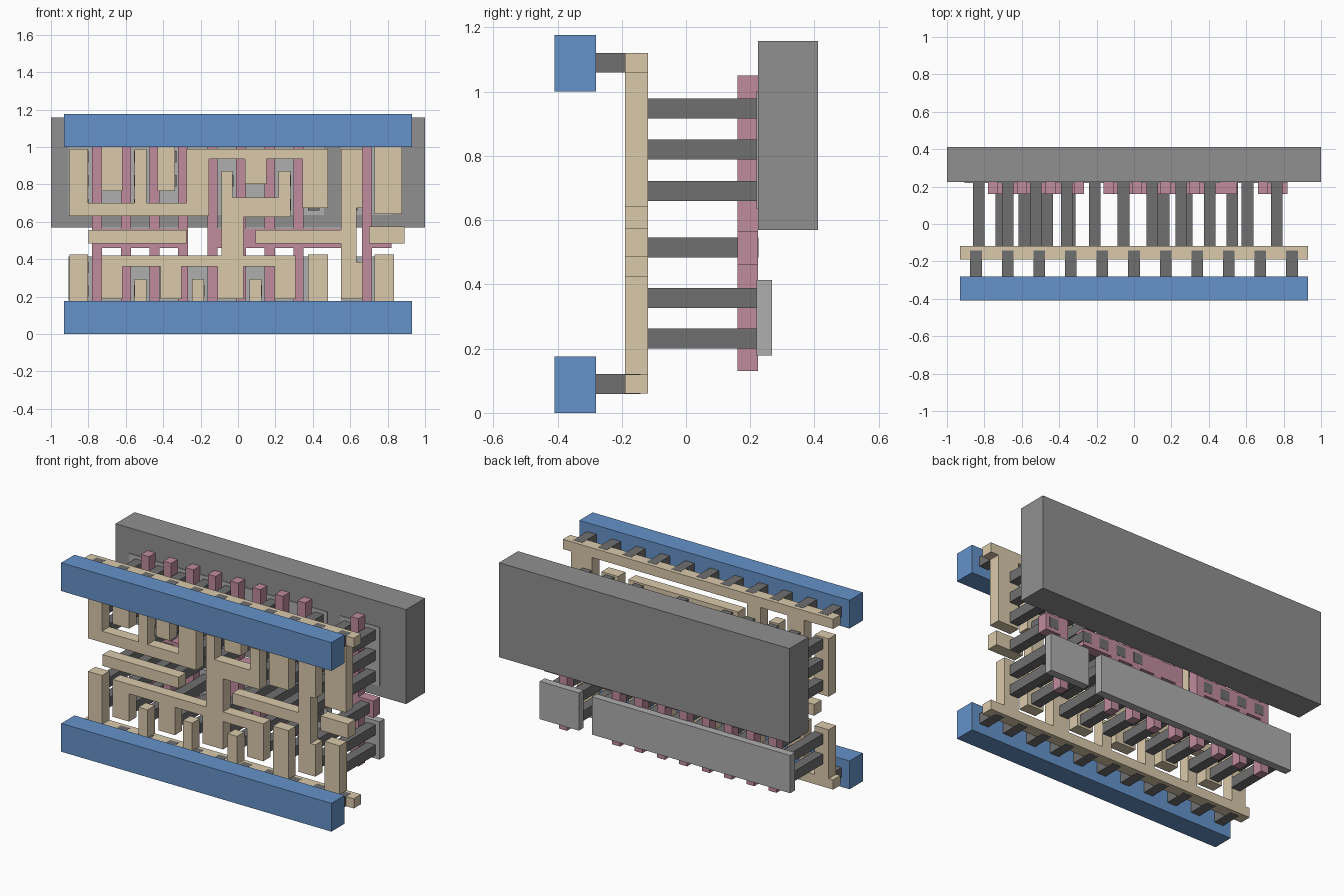
import bpy, bmesh

if "Cube" in bpy.data.objects:
    bpy.data.objects.remove(bpy.data.objects["Cube"])


def material(name, rgb):
    m = bpy.data.materials.new(name)
    m.diffuse_color = (*rgb, 1)
    m.use_nodes = True
    m.node_tree.nodes["Principled BSDF"].inputs["Base Color"].default_value = m.diffuse_color
    return m


BLUE = material("blue_metal", (0.13, 0.29, 0.59))
TAN = material("tan_interconnect", (0.70, 0.59, 0.41))
PINK = material("pink_gate", (0.53, 0.26, 0.34))
DARK = material("dark_contact", (0.16, 0.16, 0.16))
MID = material("mid_grey_well", (0.28, 0.28, 0.28))
LIGHT = material("light_grey_diffusion", (0.43, 0.43, 0.43))


def plate(name, rects, y0, y1, mat):
    """Merge (x0, x1, z0, z1) rectangles into one flat outline, extruded from y0 to y1."""
    xs = sorted({v for r in rects for v in r[:2]})
    zs = sorted({v for r in rects for v in r[2:]})
    bm = bmesh.new()
    grid = {}

    def vert(i, k):
        if (i, k) not in grid:
            grid[i, k] = bm.verts.new((xs[i], y0, zs[k]))
        return grid[i, k]

    for i in range(len(xs) - 1):
        for k in range(len(zs) - 1):
            cx, cz = (xs[i] + xs[i + 1]) / 2, (zs[k] + zs[k + 1]) / 2
            if any(a < cx < b and c < cz < d for a, b, c, d in rects):
                bm.faces.new((vert(i, k), vert(i + 1, k), vert(i + 1, k + 1), vert(i, k + 1)))
    bmesh.ops.dissolve_limit(bm, angle_limit=0.01, verts=bm.verts[:], edges=bm.edges[:])
    out = bmesh.ops.extrude_face_region(bm, geom=bm.faces[:], use_keep_orig=True)
    for v in out["geom"]:
        if isinstance(v, bmesh.types.BMVert):
            v.co.y = y1
    bmesh.ops.recalc_face_normals(bm, faces=bm.faces[:])
    me = bpy.data.meshes.new(name)
    bm.to_mesh(me)
    bm.free()
    me.materials.append(mat)
    ob = bpy.data.objects.new(name, me)
    bpy.context.collection.objects.link(ob)
    return ob


def pin(name, x, z, y0, y1, r=0.031):
    plate(name, [(x - r, x + r, z - r, z + r)], y0, y1, DARK)


# Back slab and diffusion strips
plate("well_slab", [(-1, 1, 0.57, 1.158)], 0.224, 0.411, MID)
for label, z0, z1 in (("lower", 0.178, 0.413), ("upper", 0.635, 1.0)):
    plate(label + "_long_strip", [(-0.905, 0.46, z0, z1)], 0.22, 0.268, LIGHT)
    plate(label + "_short_strip", [(0.55, 0.82, z0, z1)], 0.22, 0.268, LIGHT)

# Gate fingers joined by cross bars
def gate(name, centres, x0, x1):
    fingers = [(c - 0.027, c + 0.027, 0.13, 1.05) for c in centres]
    plate(name, fingers + [(x0, x1, 0.46, 0.565)], 0.16, 0.224, PINK)

gate("left_gate", [-0.753, -0.599, -0.446, -0.293], -0.78, -0.266)
gate("middle_gate", [-0.137, 0.016, 0.17, 0.324], -0.164, 0.55)
gate("right_gate", [0.69], 0.663, 0.82)

# Interconnect: supply rails with stubs
Y0, Y1 = -0.19, -0.118
plate("top_rail", [(-0.93, 0.93, 1.06, 1.12), (-0.73, -0.617, 0.765, 1.08),
                   (-0.43, -0.337, 0.765, 1.08), (0.73, 0.876, 0.642, 1.08)], Y0, Y1, TAN)
short = [(x - 0.032, x + 0.032, 0.08, 0.294) for x in (-0.521, -0.214, 0.094)]
tall = [(a, b, 0.08, 0.424) for a, b in ((-0.9, -0.803), (0.373, 0.48), (0.73, 0.833))]
plate("bottom_rail", [(-0.93, 0.93, 0.06, 0.12)] + short + tall, Y0, Y1, TAN)

# Interconnect: signal traces
plate("winding_trace", [(-0.9, -0.155, 0.63, 0.7), (-0.9, -0.803, 0.63, 0.99),
                        (-0.553, -0.49, 0.63, 0.99), (-0.275, -0.155, 0.63, 0.99),
                        (-0.275, 0.48, 0.936, 0.99), (0.037, 0.152, 0.802, 0.99),
                        (0.345, 0.48, 0.674, 0.99)], Y0, Y1, TAN)
legs = [(a, b, 0.187, 0.42) for a, b in ((-0.73, -0.617), (-0.414, -0.302), (-0.11, 0.03), (0.195, 0.307))]
plate("central_trace", legs + [(-0.73, 0.307, 0.36, 0.42), (-0.088, 0.03, 0.36, 0.73),
                               (-0.088, -0.03, 0.626, 0.872), (-0.088, 0.28, 0.626, 0.73),
                               (0.216, 0.28, 0.626, 0.872)], Y0, Y1, TAN)
plate("output_trace", [(0.55, 0.633, 0.187, 0.99), (0.55, 0.665, 0.187, 0.385),
                       (0.55, 0.665, 0.674, 0.99), (0.094, 0.633, 0.485, 0.555)], Y0, Y1, TAN)
plate("left_input_bar", [(-0.8, -0.275, 0.485, 0.555)], Y0, Y1, TAN)
plate("right_input_bar", [(0.7, 0.89, 0.485, 0.575)], Y0, Y1, TAN)

# Contact pins between traces and diffusion: column x -> row heights
LO1, LO2, UP1, UP2, UP3 = 0.232, 0.357, 0.691, 0.82, 0.948
columns = {
    -0.83: (LO1, LO2, UP1, UP2, UP3), -0.675: (LO1, LO2, UP2, UP3),
    -0.525: (LO1, UP1, UP2, UP3), -0.36: (LO1, LO2, UP2, UP3),
    -0.21: (LO1, UP1, UP2, UP3), -0.056: (LO1, LO2, UP1, UP2),
    0.097: (LO1, UP3), 0.253: (LO1, LO2, UP1, UP2),
    0.405: (LO1, LO2, UP1, UP2, UP3), 0.607: (LO1, LO2, UP1, UP2, UP3),
    0.763: (LO1, LO2, UP1, UP2, UP3)}
for x, rows in columns.items():
    for z in rows:
        pin("diffusion_pin", x, z, Y1, 0.222)

# Contact pins between traces and gate bars
for x in (-0.71, -0.587, -0.465, -0.345, 0.16, 0.283, 0.405, 0.525, 0.763):
    pin("gate_pin", x, 0.515, Y1, 0.2255)

# Front power bars and their pins
for label, z in (("bottom", 0.0), ("top", 1.0)):
    plate(label + "_power_bar", [(-0.93, 0.93, z, z + 0.176)], -0.41, -0.28, BLUE)
    for i in range(-5, 6):
        pin(label + "_power_pin", i * 0.169, z + 0.09, -0.28, -0.142)
